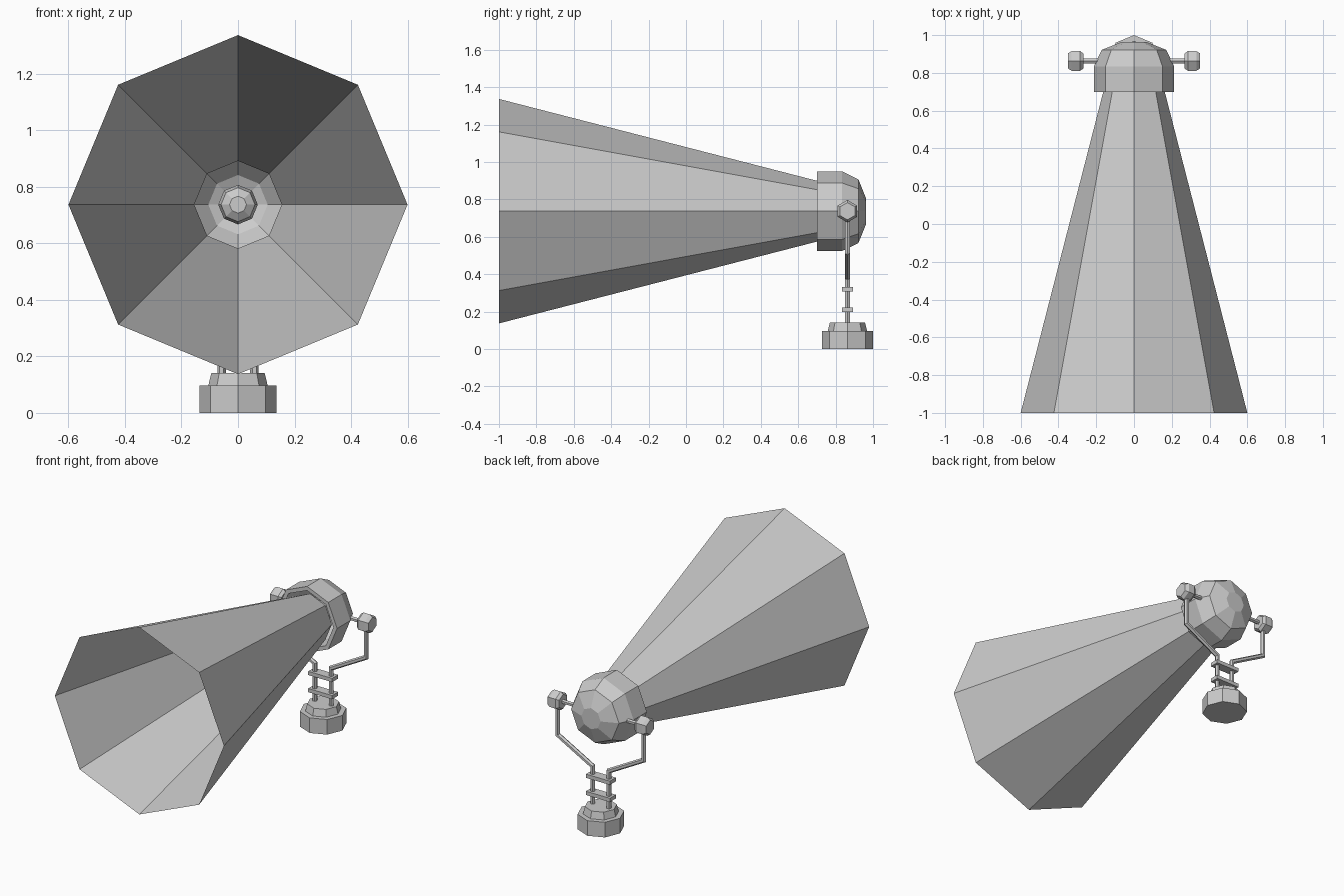
import bpy
import math
from mathutils import Matrix, Vector

cube = bpy.data.objects.get("Cube")
if cube:
    bpy.data.objects.remove(cube, do_unlink=True)

grey = bpy.data.materials.new("light_grey")
grey.use_nodes = True
GREY = (0.6, 0.6, 0.6, 1)
grey.diffuse_color = GREY
grey.node_tree.nodes["Principled BSDF"].inputs["Base Color"].default_value = GREY

AXIS_Y, AXIS_Z = 0.863, 0.737
TO_Y = Matrix.Rotation(-math.pi / 2, 4, 'X')
TO_X = Matrix.Rotation(math.pi / 2, 4, 'Y')


def add_mesh(name, verts, faces):
    mesh = bpy.data.meshes.new(name)
    mesh.from_pydata(verts, [], faces)
    mesh.materials.append(grey)
    obj = bpy.data.objects.new(name, mesh)
    bpy.context.collection.objects.link(obj)
    return obj


def lathe(name, profile, place, sides=8, start_cap=True, end_cap=True):
    """Turn (radius, height) pairs around local z, then place the result."""
    verts, faces = [], []
    for r, h in profile:
        for i in range(sides):
            a = math.tau * i / sides
            verts.append(place @ Vector((r * math.cos(a), r * math.sin(a), h)))
    for k in range(len(profile) - 1):
        for i in range(sides):
            j = (i + 1) % sides
            a, b = k * sides, (k + 1) * sides
            faces.append((a + i, a + j, b + j, b + i))
    if start_cap:
        faces.append(tuple(reversed(range(sides))))
    if end_cap:
        faces.append(tuple(range(len(verts) - sides, len(verts))))
    return add_mesh(name, verts, faces)


def tube(name, path, radius, sides=6):
    """Sweep a small ring along a path in the xz plane with mitred bends."""
    pts = [Vector(p) for p in path]
    verts, faces = [], []
    for k, p in enumerate(pts):
        d_in = (p - pts[max(k - 1, 0)]).normalized()
        d_out = (pts[min(k + 1, len(pts) - 1)] - p).normalized()
        along = (d_in + d_out).normalized()
        side = along.cross(Vector((0, 1, 0)))
        miter = 1 / max(along.dot(d_out if d_out.length else d_in), 0.5)
        for i in range(sides):
            a = math.tau * i / sides
            verts.append(p + side * (radius * miter * math.cos(a))
                         + Vector((0, radius * math.sin(a), 0)))
    for k in range(len(pts) - 1):
        for i in range(sides):
            j = (i + 1) % sides
            a, b = k * sides, (k + 1) * sides
            faces.append((a + i, b + i, b + j, a + j))
    faces += [tuple(range(sides)), tuple(reversed(range(len(verts) - sides, len(verts))))]
    return add_mesh(name, verts, faces)


def box(name, center, size):
    bpy.ops.mesh.primitive_cube_add(size=1, location=center)
    obj = bpy.context.object
    obj.name = name
    obj.scale = size
    obj.data.materials.append(grey)
    return obj


# Lamp parts turned around the horizontal beam axis
beam_axis = Matrix.Translation((0, 0, AXIS_Z)) @ TO_Y
lathe("light_beam", [(0.6, -1), (0.155, 0.73)], beam_axis,
      start_cap=False, end_cap=False)
lathe("lamp_head",
      [(0.06, 0.94), (0.105, 0.92), (0.18, 0.83), (0.187, 0.7), (0.213, 0.7),
       (0.213, 0.835), (0.17, 0.922), (0.068, 0.963)], beam_axis)
lathe("bulb", [(0.03, 0.77), (0.06, 0.79), (0.07, 0.83), (0.05, 0.93)], beam_axis)

# Stepped base
base_axis = Matrix.Translation((0, AXIS_Y, 0))
lathe("base", [(0.137, 0), (0.137, 0.097), (0.105, 0.097), (0.094, 0.142)], base_axis)

# Fork arms, axles and side knobs
for side, label in ((1, "left"), (-1, "right")):
    pivot = Matrix.Translation((0, AXIS_Y, AXIS_Z))
    turn = pivot @ Matrix.Rotation(0 if side > 0 else math.pi, 4, 'Z') @ TO_X
    lathe(label + "_knob", [(0.046, 0.268), (0.06, 0.285), (0.06, 0.33), (0.046, 0.35)],
          turn, sides=6)
    lathe(label + "_axle", [(0.014, 0.18), (0.014, 0.28)], turn, sides=6)
    tube(label + "_arm",
         [(side * x, AXIS_Y, z) for x, z in
          ((0.058, 0.13), (0.058, 0.38), (0.305, 0.515), (0.305, 0.7))], 0.015)

# Cross braces between the posts
for z, label in ((0.21, "lower"), (0.32, "upper")):
    box(label + "_brace", (0, AXIS_Y, z), (0.17, 0.06, 0.024))
